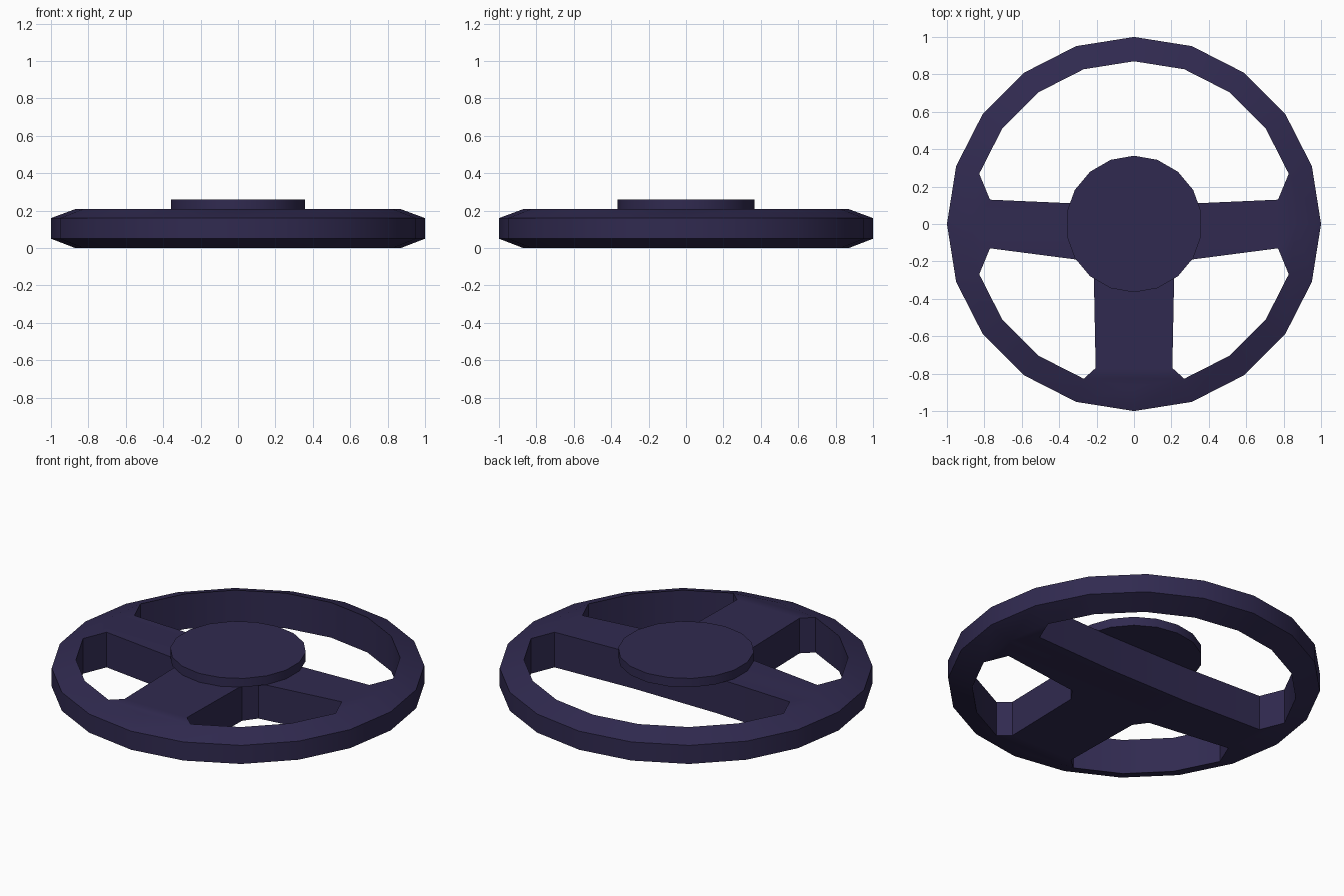
import bpy, bmesh
from math import sin, cos, pi, radians

if "Cube" in bpy.data.objects:
    bpy.data.objects.remove(bpy.data.objects["Cube"])

HEIGHT = 0.208
SIDES = 20

mat = bpy.data.materials.new("dark_violet")
mat.diffuse_color = (0.03, 0.023, 0.08, 1)
mat.use_nodes = True
mat.node_tree.nodes["Principled BSDF"].inputs["Base Color"].default_value = mat.diffuse_color


def finish(bm, name):
    bmesh.ops.recalc_face_normals(bm, faces=bm.faces)
    mesh = bpy.data.meshes.new(name)
    bm.to_mesh(mesh)
    bm.free()
    mesh.materials.append(mat)
    ob = bpy.data.objects.new(name, mesh)
    bpy.context.collection.objects.link(ob)
    bpy.ops.object.select_all(action='DESELECT')
    ob.select_set(True)
    bpy.context.view_layer.objects.active = ob
    bpy.ops.object.shade_smooth_by_angle(angle=radians(30))
    return ob


# Rim: four-sided section swept round 20 sides, open where the spokes join
bm = bmesh.new()
section = [(0.87, 0), (1.0, 0.05), (1.0, 0.16), (0.87, HEIGHT)]
rings = []
for k in range(SIDES):
    a = 2 * pi * k / SIDES
    rings.append([bm.verts.new((r * cos(a), r * sin(a), z)) for r, z in section])
open_inner = {19, 0, 9, 10, 14, 15}
for k in range(SIDES):
    p, q = rings[k], rings[(k + 1) % SIDES]
    for j in range(4):
        if j == 3 and k in open_inner:
            continue
        n = (j + 1) % 4
        bm.faces.new((p[j], q[j], q[n], p[n]))

# Spoke plate: right half outline mirrored; integers are rim vertices
right = [15, 16, (0.205, -0.77), (0.215, -0.27), (0.27, -0.195), (0.77, -0.13),
         19, 0, 1, (0.77, 0.13), (0.27, 0.108)]


def mirror(p):
    return (10 - p) % SIDES if isinstance(p, int) else (-p[0], p[1])


outline = right + [mirror(p) for p in reversed(right[1:])]
low, high = [], []
for p in outline:
    if isinstance(p, int):
        low.append(rings[p][0])
        high.append(rings[p][3])
    else:
        low.append(bm.verts.new((*p, 0)))
        high.append(bm.verts.new((*p, HEIGHT)))
bm.faces.new(low)
bm.faces.new(high)
for i, p in enumerate(outline):
    n = (i + 1) % len(outline)
    if not (isinstance(p, int) and isinstance(outline[n], int)):
        bm.faces.new((low[i], low[n], high[n], high[i]))
finish(bm, "rim_and_spokes")

# Hub: shallow 18-sided disc resting on the spokes
bm = bmesh.new()
hub = []
for z in (HEIGHT, 0.26):
    hub.append([bm.verts.new((0.365 * sin(2 * pi * k / 18), 0.365 * cos(2 * pi * k / 18), z))
                for k in range(18)])
for ring in hub:
    bm.faces.new(ring)
for k in range(18):
    n = (k + 1) % 18
    bm.faces.new((hub[0][k], hub[0][n], hub[1][n], hub[1][k]))
finish(bm, "hub_cap")
